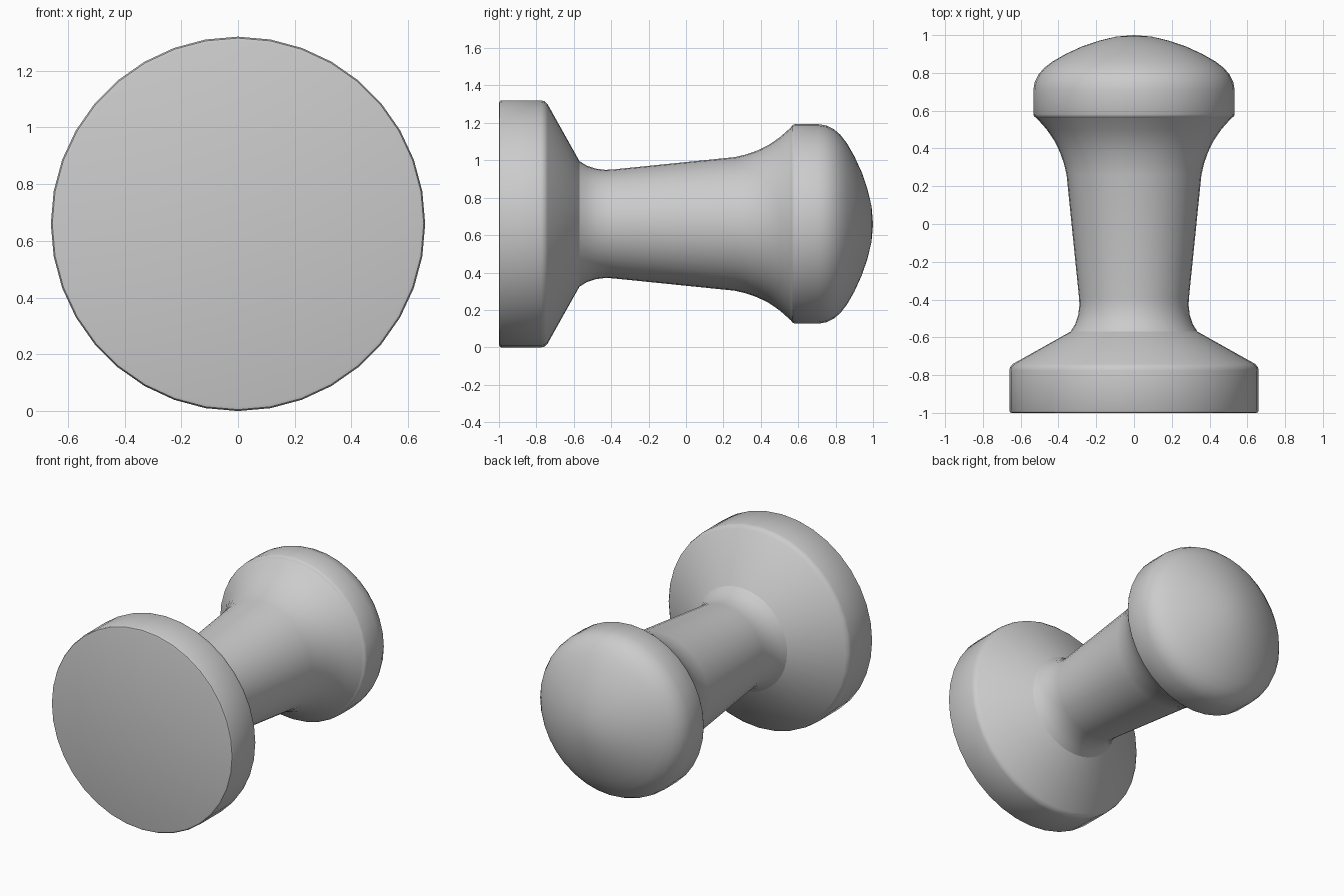
import bpy
import math
import bmesh

SIDES = 36
AXIS_Z = 0.66

cube = bpy.data.objects.get("Cube")
if cube:
    bpy.data.objects.remove(cube, do_unlink=True)

grey = bpy.data.materials.new("plain grey")
grey.use_nodes = True
colour = (0.6, 0.6, 0.6, 1)
grey.diffuse_color = colour
grey.node_tree.nodes["Principled BSDF"].inputs["Base Color"].default_value = colour


def lathe(name, profile):
    """Turn (y, radius) points, listed front to back, around the handle axis."""
    bm = bmesh.new()
    rings = []
    for y, r in profile:
        if r == 0:
            rings.append([bm.verts.new((0, y, AXIS_Z))] * SIDES)
            continue
        ring = []
        for i in range(SIDES):
            a = math.tau * i / SIDES
            ring.append(bm.verts.new((r * math.sin(a), y, AXIS_Z + r * math.cos(a))))
        rings.append(ring)
    for front, back in zip(rings, rings[1:]):
        for i in range(SIDES):
            j = (i + 1) % SIDES
            corners = [front[i], back[i], back[j], front[j]]
            bm.faces.new(list(dict.fromkeys(corners)))
    mesh = bpy.data.meshes.new(name)
    bm.to_mesh(mesh)
    bm.free()
    mesh.materials.append(grey)
    obj = bpy.data.objects.new(name, mesh)
    bpy.context.collection.objects.link(obj)
    bpy.ops.object.select_all(action="DESELECT")
    obj.select_set(True)
    bpy.context.view_layer.objects.active = obj
    bpy.ops.object.shade_smooth_by_angle(angle=math.radians(40))
    return obj


# Flat round base with softened rims and a conical shoulder
lathe("base", [(-1, 0), (-1, 0.645), (-0.997, 0.655), (-0.988, 0.66),
               (-0.775, 0.66), (-0.757, 0.656), (-0.74, 0.64), (-0.57, 0.336)])

# Tapered handle, flared at both ends
lathe("handle", [(-0.57, 0.336), (-0.53, 0.311), (-0.48, 0.295), (-0.43, 0.289),
                 (-0.39, 0.291), (0.26, 0.357), (0.32, 0.371), (0.38, 0.392),
                 (0.44, 0.421), (0.5, 0.462), (0.56, 0.515)])

# Domed knob with a straight rim
lathe("knob", [(0.56, 0.515), (0.568, 0.527), (0.58, 0.533), (0.71, 0.533),
               (0.75, 0.526), (0.79, 0.507), (0.825, 0.477), (0.86, 0.432),
               (0.9, 0.362), (0.94, 0.275), (0.97, 0.187), (0.992, 0.095), (1, 0)])
